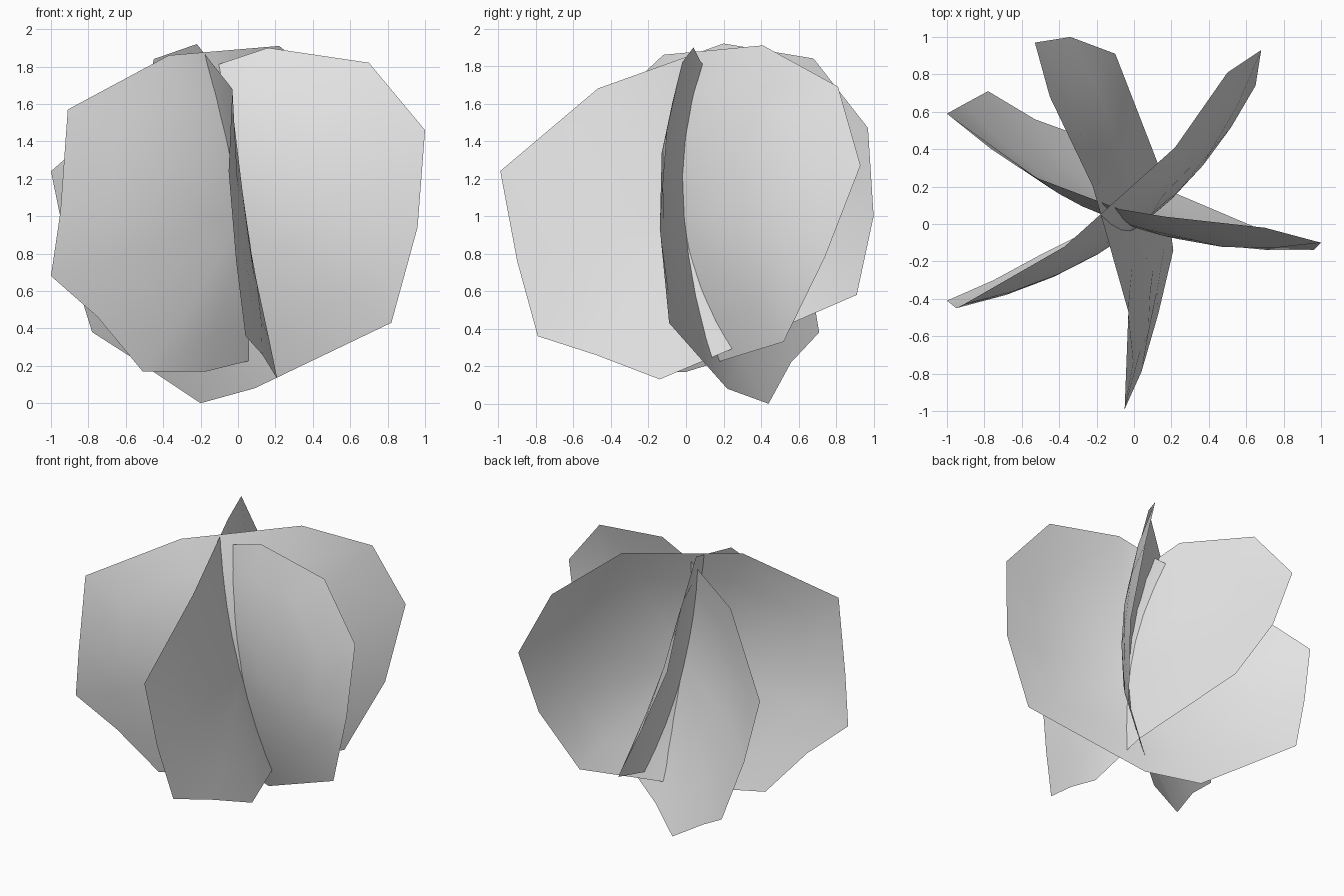
import bpy
import bmesh
from mathutils import Vector

if "Cube" in bpy.data.objects:
    bpy.data.objects.remove(bpy.data.objects["Cube"], do_unlink=True)

# One grey for every sheet
grey = bpy.data.materials.new("leaf_grey")
grey.use_nodes = True
tone = (0.8, 0.8, 0.8, 1)
grey.diffuse_color = tone
grey.node_tree.nodes["Principled BSDF"].inputs["Base Color"].default_value = tone


def curved_sheet(name, centre, normal, rim, rings=4):
    """Bowl-shaped sheet: straight across its plane, quadratic along the normal."""
    bm = bmesh.new()
    c, n = Vector(centre), Vector(normal).normalized()
    hub = bm.verts.new(c)
    loops = []
    for r in range(1, rings + 1):
        s = r / rings
        loop = []
        for point in rim:
            d = Vector(point) - c
            bend = n * n.dot(d)
            loop.append(bm.verts.new(c + (d - bend) * s + bend * s * s))
        loops.append(loop)
    count = len(rim)
    for i in range(count):
        j = (i + 1) % count
        bm.faces.new((hub, loops[0][i], loops[0][j]))
        for inner, outer in zip(loops, loops[1:]):
            bm.faces.new((inner[i], outer[i], outer[j], inner[j]))
    bmesh.ops.recalc_face_normals(bm, faces=bm.faces)
    for face in bm.faces:
        face.smooth = True
    mesh = bpy.data.meshes.new(name)
    bm.to_mesh(mesh)
    bm.free()
    mesh.materials.append(grey)
    obj = bpy.data.objects.new(name, mesh)
    bpy.context.collection.objects.link(obj)
    return obj


# Sheet running from the left side to the back right
curved_sheet("side_leaf_sheet", (0, 0, 1), (.35, .94, .13), [
    (1, -.1, 1.46), (.7, -.02, 1.82), (.16, .04, 1.9), (-.08, .08, 1.82),
    (-.53, .25, 1.65), (-1, .59, 1.24), (-.91, .64, .8), (-.78, .71, .38),
    (-.53, .56, .22), (-.2, .44, 0), (.09, .22, .08), (.82, -.09, .43),
    (.96, -.14, .94)])

# Sheet running from the front to the back
curved_sheet("front_leaf_sheet", (.02, 0, 1), (.99, .15, .21), [
    (-.05, -.99, 1.24), (-.03, -.47, 1.68), (-.22, .2, 1.92),
    (-.45, .68, 1.84), (-.53, .97, 1.47), (-.34, 1, 1), (-.1, .91, .58),
    (.16, .24, .29), (.21, -.14, .13), (.13, -.48, .26), (.04, -.79, .36),
    (-.01, -.9, .76)])

# Sheet running from the front right to the back left
curved_sheet("diagonal_leaf_sheet", (.02, -.02, 1), (.6, -.8, 0), [
    (.22, .41, 1.91), (.5, .81, 1.69), (.68, .93, 1.27), (.65, .74, .78),
    (.48, .52, .33), (-.17, 0, .17), (-.51, -.17, .17), (-.75, -.3, .46),
    (-1, -.41, .68), (-.95, -.45, 1.02), (-.91, -.43, 1.57),
    (-.37, -.12, 1.86)])
